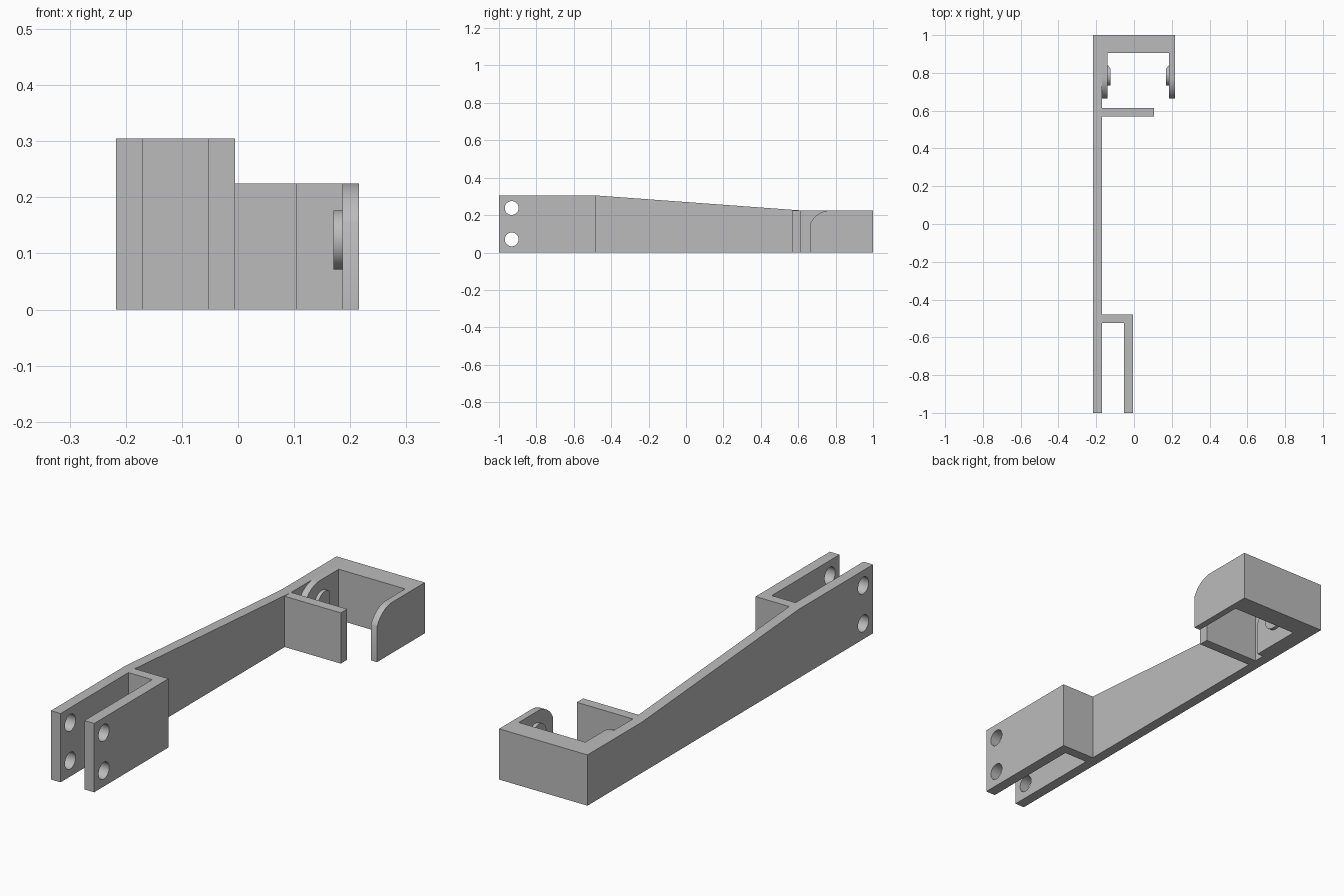
import bpy, bmesh, math
from mathutils import Matrix, Vector

if "Cube" in bpy.data.objects:
    bpy.data.objects.remove(bpy.data.objects["Cube"], do_unlink=True)

grey = bpy.data.materials.new("plain grey")
grey.use_nodes = True
grey.diffuse_color = (0.5, 0.5, 0.5, 1)
grey.node_tree.nodes["Principled BSDF"].inputs["Base Color"].default_value = (0.5, 0.5, 0.5, 1)

LOW, HIGH = 0.225, 0.305        # heights of the hook end and the fork end
LEFT, INNER = -0.217, -0.17     # faces of the long beam


def finish(name, bm):
    bmesh.ops.recalc_face_normals(bm, faces=bm.faces)
    mesh = bpy.data.meshes.new(name)
    bm.to_mesh(mesh)
    bm.free()
    mesh.materials.append(grey)
    obj = bpy.data.objects.new(name, mesh)
    bpy.context.collection.objects.link(obj)
    return obj


def prism(name, outline, x0, x1):
    """Side outline of (y, z) points, extruded along x."""
    bm = bmesh.new()
    face = bm.faces.new([bm.verts.new((x0, y, z)) for y, z in outline])
    out = bmesh.ops.extrude_face_region(bm, geom=[face])
    moved = [v for v in out["geom"] if isinstance(v, bmesh.types.BMVert)]
    bmesh.ops.translate(bm, verts=moved, vec=(x1 - x0, 0, 0))
    return finish(name, bm)


def block(name, x0, x1, y0, y1, top):
    return prism(name, [(y0, 0), (y1, 0), (y1, top), (y0, top)], x0, x1)


def disc_mesh(x0, x1, y, z, radius):
    bm = bmesh.new()
    place = Matrix.Translation(((x0 + x1) / 2, y, z)) @ Matrix.Rotation(math.pi / 2, 4, "Y")
    bmesh.ops.create_cone(bm, cap_ends=True, segments=48, radius1=radius,
                          radius2=radius, depth=x1 - x0, matrix=place)
    return bm


def smooth(obj):
    bpy.ops.object.select_all(action="DESELECT")
    obj.select_set(True)
    bpy.context.view_layer.objects.active = obj
    bpy.ops.object.shade_smooth_by_angle(angle=math.radians(30))


# Long beam tapering from the fork end to the hook end
beam = prism("long_beam", [(-1, 0), (1, 0), (1, LOW), (0.615, LOW),
                           (-0.48, HIGH), (-1, HIGH)], LEFT, INNER)

# Fork: second cheek and the web joining it to the beam
cheek = block("fork_cheek", -0.053, -0.005, -1, -0.48, HIGH)
block("fork_web", INNER, -0.053, -0.525, -0.48, HIGH)

# Two bolt holes through both cheeks
for z in (0.07, 0.238):
    cutter = finish("hole_cutter", disc_mesh(-0.4, 0.2, -0.932, z, 0.037))
    cutter.hide_render = True
    for part in (beam, cheek):
        cut = part.modifiers.new("bolt hole", "BOOLEAN")
        cut.operation, cut.solver, cut.object = "DIFFERENCE", "EXACT", cutter
        bpy.context.view_layer.objects.active = part
        bpy.ops.object.modifier_apply(modifier=cut.name)
    bpy.data.objects.remove(cutter, do_unlink=True)
smooth(beam)
smooth(cheek)

# Stop plate and end wall of the hook
block("stop_plate", INNER, 0.105, 0.57, 0.615, LOW)
block("hook_end_wall", INNER, 0.216, 0.905, 1, LOW)

# Hook arms with a rounded front corner
r, sweep = 0.117, math.radians(66)
arc = [(0.772 - r * math.sin(sweep * i / 12), LOW - r + r * math.cos(sweep * i / 12))
       for i in range(13)]
arm = arc + [(0.665, 0), (0.905, 0), (0.905, LOW)]
smooth(prism("hook_arm_left", arm, 0.186, 0.216))
smooth(prism("hook_arm_right", arm, INNER, -0.14))

# Round bosses inside the arms, bevelled on the back of the inner face
for name, base, inward in (("boss_left", 0.186, -1), ("boss_right", -0.14, 1)):
    tip = base + inward * 0.016
    bm = disc_mesh(min(base, tip), max(base, tip), 0.787, 0.124, 0.053)
    cut = bmesh.ops.bisect_plane(bm, geom=bm.verts[:] + bm.edges[:] + bm.faces[:],
                                 plane_co=(tip, 0.822, 0),
                                 plane_no=Vector((inward * 0.018, 0.014, 0)).normalized(),
                                 clear_outer=True)
    rim = [e for e in cut["geom_cut"] if isinstance(e, bmesh.types.BMEdge)]
    bmesh.ops.holes_fill(bm, edges=rim)
    smooth(finish(name, bm))
